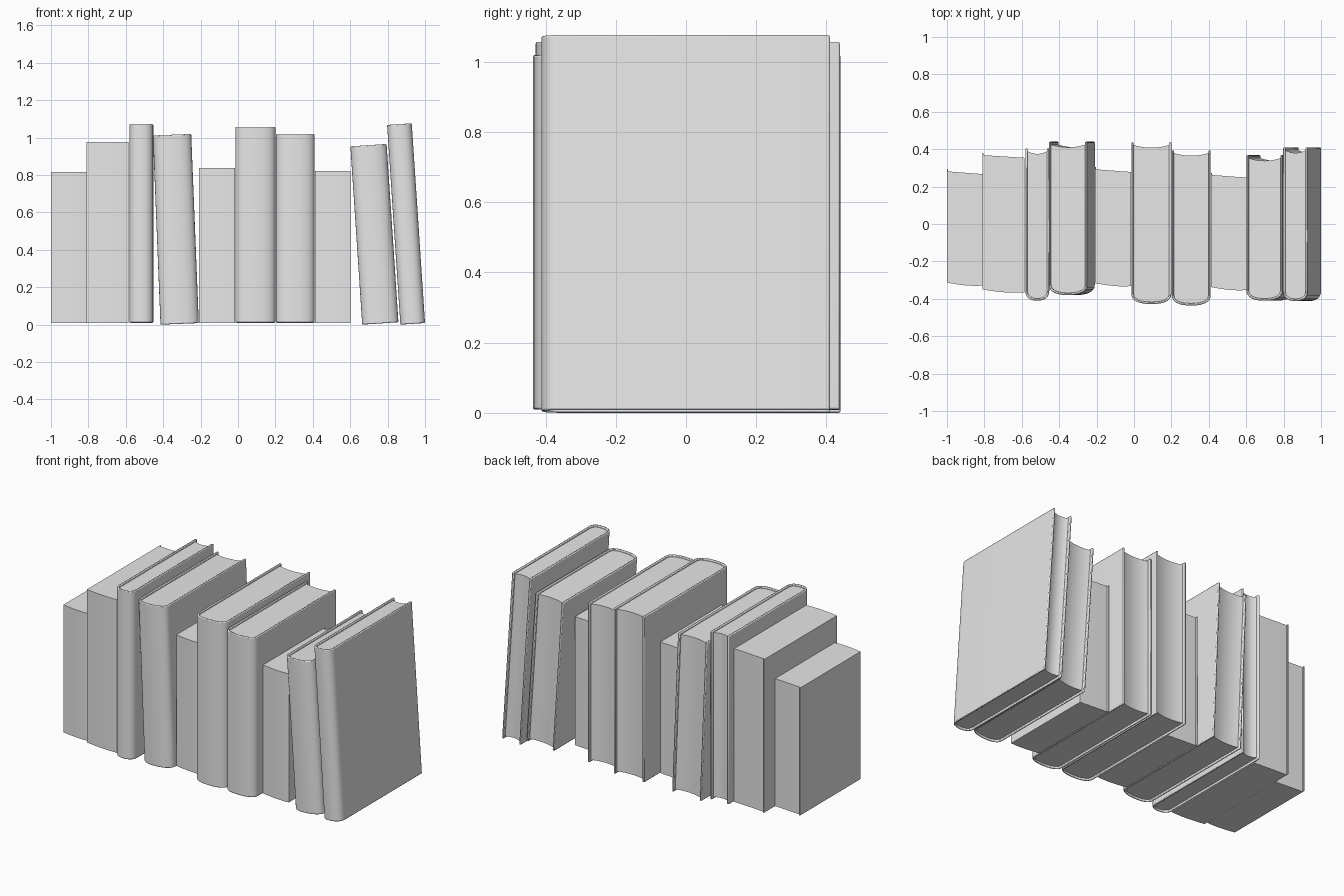
import bpy, bmesh, math
from mathutils import Matrix

if "Cube" in bpy.data.objects:
    bpy.data.objects.remove(bpy.data.objects["Cube"])

grey = bpy.data.materials.new("plain grey")
grey.use_nodes = True
grey.diffuse_color = (0.8, 0.8, 0.8, 1)
grey.node_tree.nodes["Principled BSDF"].inputs["Base Color"].default_value = (0.8, 0.8, 0.8, 1)


def extrude(name, polygons, z0, z1, place, bevel=0):
    """Extrude flat polygons upward into one closed solid."""
    bm = bmesh.new()
    for poly in polygons:
        bm.faces.new([bm.verts.new((x, y, z0)) for x, y in poly])
    bmesh.ops.remove_doubles(bm, verts=bm.verts, dist=0.00001)
    top = bmesh.ops.extrude_face_region(bm, geom=bm.faces[:], use_keep_orig=True)["geom"]
    bmesh.ops.translate(bm, vec=(0, 0, z1 - z0),
                        verts=[g for g in top if isinstance(g, bmesh.types.BMVert)])
    bmesh.ops.recalc_face_normals(bm, faces=bm.faces)
    mesh = bpy.data.meshes.new(name)
    bm.to_mesh(mesh)
    bm.free()
    mesh.materials.append(grey)
    ob = bpy.data.objects.new(name, mesh)
    ob.matrix_world = place
    bpy.context.collection.objects.link(ob)
    if bevel:
        mod = ob.modifiers.new("soft edges", "BEVEL")
        mod.width, mod.segments, mod.angle_limit = bevel, 2, math.radians(50)
    bpy.ops.object.select_all(action="DESELECT")
    ob.select_set(True)
    bpy.context.view_layer.objects.active = ob
    bpy.ops.object.shade_smooth_by_angle(angle=math.radians(35))
    return ob


def spine_path(half, front, rise, back, steps=16):
    """Plan outline: left board, rounded spine, right board."""
    pts = [(-half, back)]
    for i in range(steps + 1):
        a = math.pi * i / steps
        c, s = math.cos(a), math.sin(a)
        x = -math.copysign(abs(c) ** 0.85, c) * half
        pts.append((x, front + rise * (1 - abs(s) ** 0.85)))
    return pts + [(half, back)]


def hardback(label, x, width, height, front, back, lean=0):
    t, inset, half = 0.012, 0.012, width / 2
    angle = math.radians(lean)
    z = half * math.sin(angle) if lean else 0.01
    place = Matrix.Translation((x, 0, z)) @ Matrix.Rotation(-angle, 4, "Y")
    rise = min(0.055, half * 0.85)
    outer = spine_path(half, front, rise, back)
    inner = spine_path(half - t, front + t, rise - t, back)
    strip = [(outer[i], outer[i + 1], inner[i + 1], inner[i]) for i in range(len(outer) - 1)]
    extrude(label + "_cover", strip, 0, height, place, 0.005)
    # page block with a hollow fore edge
    w = half - t
    fore = [(w * k / 5, back - 0.03 + 0.014 * (k / 5) ** 2) for k in range(5, -6, -1)]
    extrude(label + "_pages", [inner[1:-1] + fore], inset, height - inset, place)


def paperback(label, x, width, height, front, back):
    half, t = width / 2, 0.005
    place = Matrix.Translation((x, 0, 0.01))
    # slightly skewed, gently curved spine and slanted fore edge
    spine = []
    for k in range(11):
        u = k / 10
        spine.append((-half + width * u, front + 0.02 * (1 - u) ** 2 + 0.004 * u ** 4))
    block = spine + [(half, back - 0.018), (-half + t, back - 0.004)]
    extrude(label + "_pages", [block + [(-half, back - 0.004)]], 0, height, place)
    extrude(label + "_cover", [[(-half, spine[0][1]), (-half + t, spine[0][1]),
                                (-half + t, back + 0.008), (-half, back + 0.008)]],
            0, height, place)


# the row of books, from the model's right to its left
paperback("first_paperback", -0.905, 0.19, 0.805, -0.333, 0.285)
paperback("second_paperback", -0.697, 0.225, 0.967, -0.37, 0.372)
hardback("thin_hardback", -0.517, 0.128, 1.062, -0.41, 0.405)
hardback("left_leaning_hardback", -0.312, 0.205, 1.012, -0.38, 0.44, 2.3)
paperback("third_paperback", -0.112, 0.194, 0.828, -0.336, 0.296)
hardback("tall_hardback", 0.093, 0.214, 1.047, -0.428, 0.438)
hardback("wide_hardback", 0.306, 0.207, 1.009, -0.436, 0.395)
paperback("fourth_paperback", 0.507, 0.19, 0.812, -0.357, 0.266)
hardback("short_leaning_hardback", 0.761, 0.194, 0.955, -0.41, 0.368, 3.8)
hardback("end_leaning_hardback", 0.934, 0.132, 1.07, -0.412, 0.41, 3.8)
